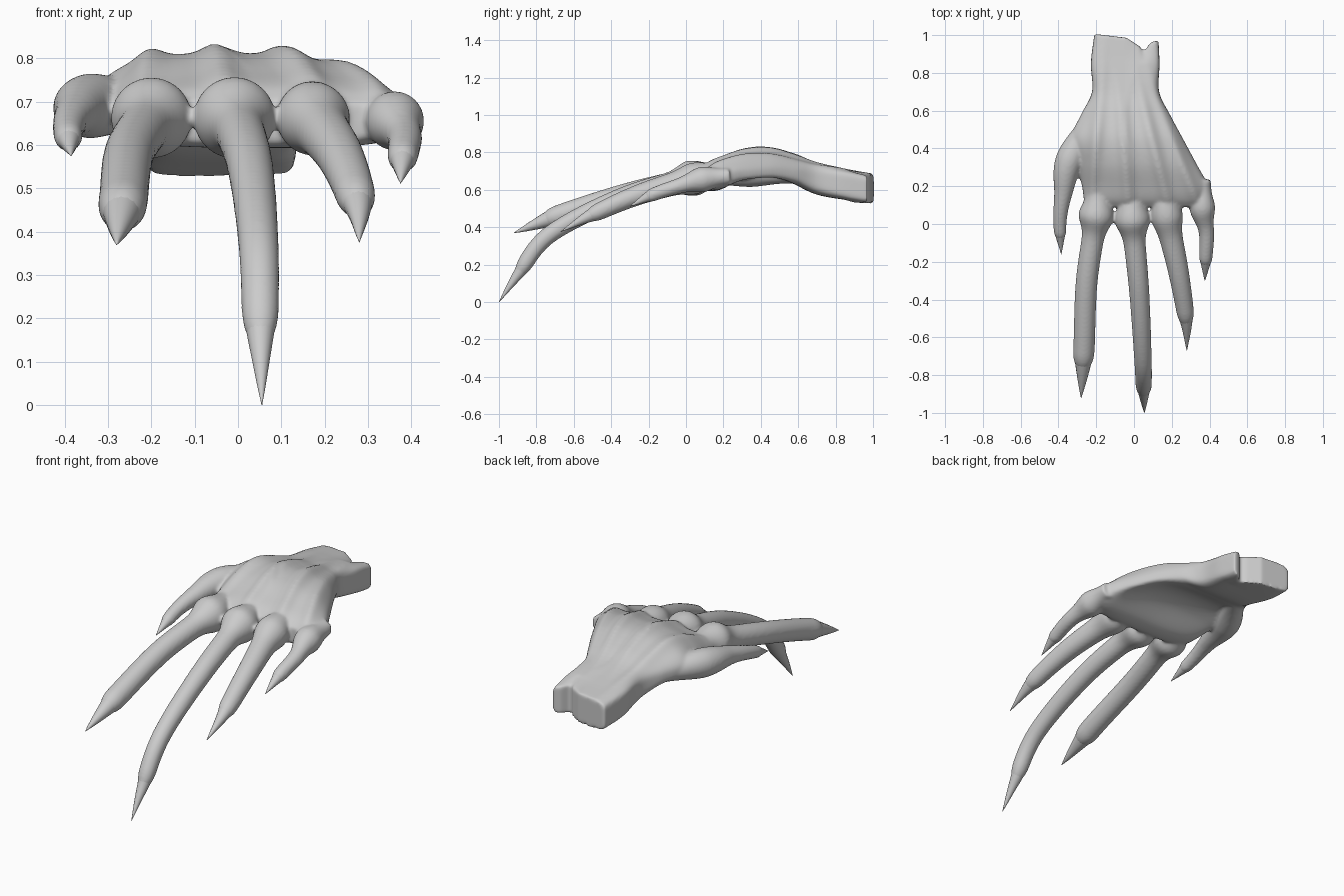
import bpy, bmesh, math
from mathutils import Vector

if "Cube" in bpy.data.objects:
    bpy.data.objects.remove(bpy.data.objects["Cube"])


def spline(points, steps):
    """Catmull-Rom through n-dimensional points."""
    p = [Vector(q) for q in points]
    p = [2 * p[0] - p[1]] + p + [2 * p[-1] - p[-2]]
    out = []
    for i in range(1, len(p) - 2):
        a, b, c, d = p[i - 1:i + 3]
        for s in range(steps):
            t = s / steps
            out.append((2 * b + (c - a) * t + (2 * a - 5 * b + 4 * c - d) * t ** 2
                        + (3 * b - a - 3 * c + d) * t ** 3) / 2)
    return out + [p[-2]]


def loft(bm, rings):
    """Skin closed rings and cap both ends with strips."""
    rows = [[bm.verts.new(co) for co in ring] for ring in rings]
    n = len(rows[0])
    for r0, r1 in zip(rows, rows[1:]):
        for k in range(n):
            bm.faces.new((r0[k], r0[(k + 1) % n], r1[(k + 1) % n], r1[k]))
    for row in (rows[0], rows[-1]):
        for k in range(n // 2):
            quad = dict.fromkeys((row[k], row[k + 1], row[n - k - 1], row[(n - k) % n]))
            bm.faces.new(list(quad))


def tube(bm, pts, radii, sides=24):
    """Round tube through dense points."""
    rings = []
    for i, p in enumerate(pts):
        t = (pts[min(i + 1, len(pts) - 1)] - pts[max(i - 1, 0)]).normalized()
        side = t.cross(Vector((0, 0, 1))).normalized()
        up = side.cross(t)
        rings.append([p + max(radii[i], .001) * (math.cos(a) * side + math.sin(a) * up)
                      for a in (math.tau * k / sides for k in range(sides))])
    loft(bm, rings)


def make_object(name, bm):
    bmesh.ops.recalc_face_normals(bm, faces=bm.faces)
    for f in bm.faces:
        f.smooth = True
    me = bpy.data.meshes.new(name)
    bm.to_mesh(me)
    bm.free()
    ob = bpy.data.objects.new(name, me)
    bpy.context.collection.objects.link(ob)
    return ob


def bump(x, width):
    return math.exp(-(x / width) ** 2)


# palm sections: y, left, right, top, bottom
SECTIONS = [
    (1.005, -.21, .13, .685, .527), (.85, -.228, .135, .712, .547),
    (.70, -.222, .133, .745, .572), (.58, -.28, .19, .79, .615),
    (.45, -.335, .26, .825, .65), (.32, -.305, .33, .818, .64),
    (.20, -.275, .392, .78, .59), (.13, -.265, .38, .752, .585), (.09, -.25, .35, .72, .6)]
# tendons: x at the knuckle and at the wrist
TENDONS = [(-.235, -.17), (-.03, -.08), (.18, .01), (.34, .08)]


def palm_ring(sec, n=128):
    y, xl, xr, top, bot = sec
    e = 2.8 + 4 * min(1, max(0, (y - .6) / .3))       # wrist is boxy
    arch = .045 * bump(y - .38, .19)                  # hollow of the hand
    ring = []
    for k in range(n):
        c, s = math.cos(math.tau * k / n), math.sin(math.tau * k / n)
        u = math.copysign(abs(c) ** (2 / e), c)
        v = math.copysign(abs(s) ** (2 / e), s)
        x = (xl + xr) / 2 + u * (xr - xl) / 2
        z = (top + bot) / 2 + v * (top - bot) / 2 - arch * u ** 4
        if v < 0:
            z += arch * (1 - u * u)
        else:
            w = min(1, max(.25, 2 * (1 - y))) * v
            for xk, xw in TENDONS:
                z += w * (.024 * bump(x - xk - (xw - xk) * (y - .1) / .7, .035) - .004)
        # uneven cut end of the wrist
        cut = .055 * bump(x - .05, .03) + .035 * min(1, max(0, (x + .2) / .3))
        ring.append(Vector((x, y - max(0, (y - .85) / .15) * cut, z)))
    return ring


hand = bmesh.new()
loft(hand, [palm_ring(s) for s in spline(SECTIONS, 9)])


def digit(name, path, knuckle, shaft, taper, claw, root=(0, .15, .018), swell=.07, back=.075):
    """Finger with a swollen knuckle at path[0], ending in a pointed claw."""
    pts = spline([Vector(path[0]) + Vector(root)] + path, 16)
    dist = [0]
    for a, b in zip(pts, pts[1:]):
        dist.append(dist[-1] + (b - a).length)
    start = dist[16]
    length = dist[-1] - start
    flesh, flesh_r, nail, nail_r = [], [], [], []
    for p, s in zip(pts, dist):
        d = s - start
        r = shaft * (1 - taper * max(0, d) / length)
        r += (knuckle - shaft) * bump(d, swell if d > 0 else back)
        q = (d - length + claw) / claw                # 0 at claw root, 1 at tip
        if q < .4:
            flesh.append(p)
            flesh_r.append(r * math.sqrt(max(0, 1 - (2.5 * max(0, q)) ** 2)))
        if q > -.1:
            nail.append(p)
            nail_r.append(.96 * r * max(0, 1 - max(0, q)) ** .85)
    tube(hand, flesh, flesh_r)
    bm = bmesh.new()
    tube(bm, nail, nail_r, 16)
    make_object(name + "_claw", bm)


digit("thumb", [(-.34, .34, .69), (-.375, .16, .672), (-.392, .01, .635), (-.385, -.16, .575)],
      .075, .05, .45, .13, (.13, .24, -.005), .16, .15)
digit("index", [(-.2, .045, .662), (-.25, -.3, .583), (-.265, -.66, .47), (-.28, -.92, .37)],
      .094, .059, .05, .26)
digit("middle", [(-.008, .025, .662), (.027, -.35, .555), (.048, -.73, .36), (.052, -.9, .145),
                 (.055, -1, 0)], .095, .06, .35, .27)
digit("ring", [(.174, .04, .66), (.235, -.25, .575), (.275, -.5, .468), (.28, -.67, .376)],
      .085, .066, .42, .24)
digit("little", [(.362, .085, .655), (.384, -.05, .617), (.38, -.18, .573), (.375, -.3, .512)],
      .068, .045, .3, .14)

# fuse the palm and fingers into one soft skin
skin = make_object("hand", hand)
fuse = skin.modifiers.new("fuse", 'REMESH')
fuse.mode = 'VOXEL'
fuse.voxel_size = .008
fuse.use_smooth_shade = True
soften = skin.modifiers.new("soften", 'SMOOTH')
soften.factor = .5
soften.iterations = 8
